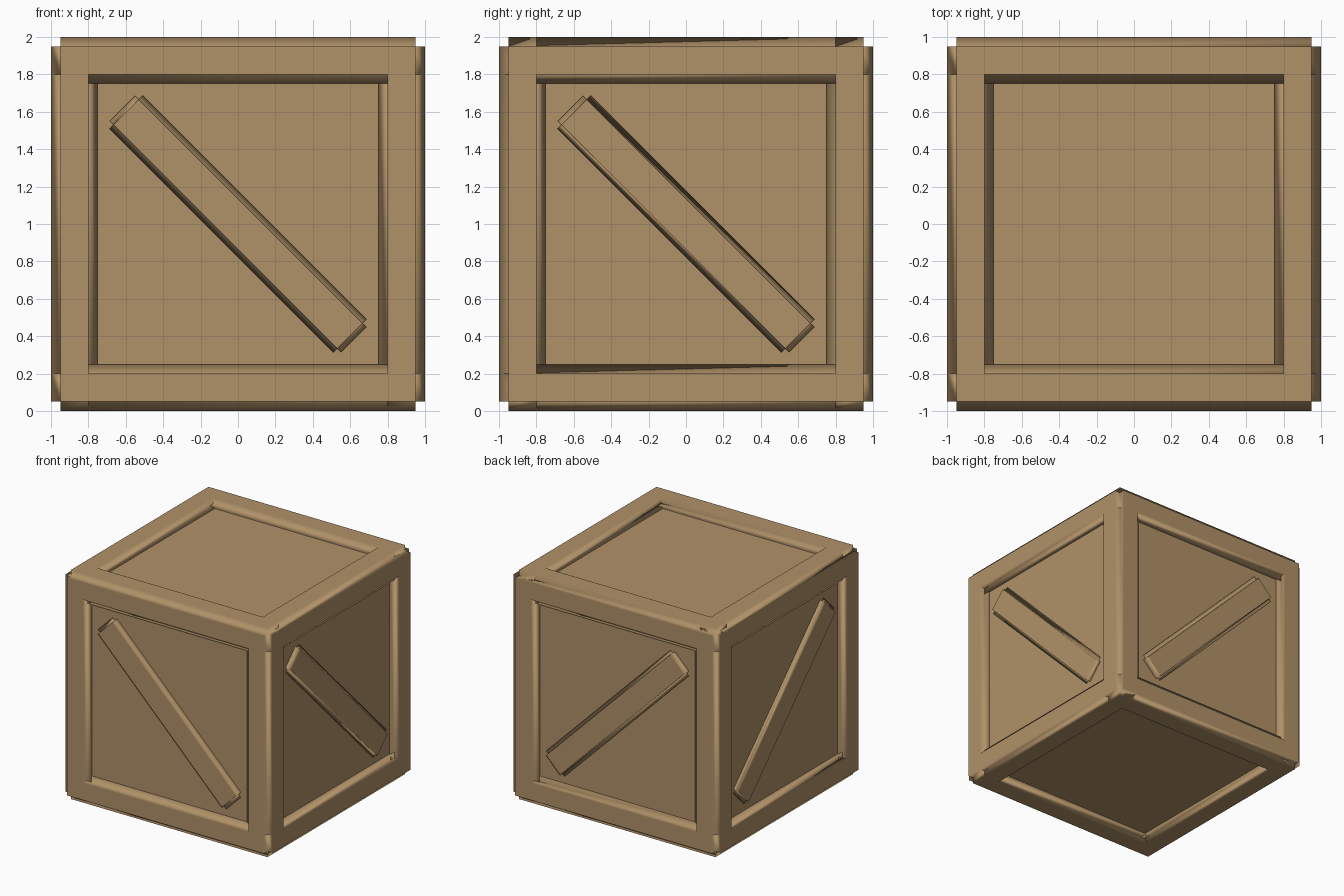
import bpy
from math import radians

old = bpy.data.objects.get("Cube")
if old:
    bpy.data.objects.remove(old, do_unlink=True)

wood = bpy.data.materials.new("light_wood")
wood.use_nodes = True
COLOR = (0.434, 0.283, 0.138, 1)
wood.diffuse_color = COLOR
wood.node_tree.nodes["Principled BSDF"].inputs["Base Color"].default_value = COLOR


def box(name, size, centre, groove=0, turn=(0, 0, 0)):
    """Box whose edges are cut by a square groove of the given width."""
    bpy.ops.mesh.primitive_cube_add(size=1, location=centre)
    ob = bpy.context.object
    ob.name = name
    ob.scale = size
    bpy.ops.object.transform_apply(location=False, rotation=False, scale=True)
    ob.rotation_euler = turn
    ob.data.materials.append(wood)
    if groove:
        bpy.ops.object.shade_smooth()
        mod = ob.modifiers.new("rebated_edges", "BEVEL")
        mod.width = groove
        mod.segments = 2
        mod.profile = 0
        mod.harden_normals = True
    return ob


# Inner body that forms the six recessed panels
box("panel_body", (1.88, 1.88, 1.88), (0, 0, 1))

# Twelve edge beams, four along each axis
BEAM = 0.25
OFF = 1 - BEAM / 2
for axis, label in enumerate(("cross", "depth", "upright")):
    for a in (-1, 1):
        for b in (-1, 1):
            size = [BEAM] * 3
            size[axis] = 2
            centre = [a * OFF, b * OFF]
            centre.insert(axis, 0)
            centre[2] += 1
            box(f"{label}_beam", size, centre, 0.05)

# Diagonal braces on the four upright sides
THICK = 0.12
FACE = 0.98 - THICK / 2
for s, names in ((-1, ("front", "left")), (1, ("back", "right"))):
    box(f"{names[0]}_brace", (1.75, THICK, 0.25), (0, s * FACE, 1), 0.03,
        (0, radians(45), 0))
    box(f"{names[1]}_brace", (THICK, 1.75, 0.25), (s * FACE, 0, 1), 0.03,
        (radians(-45), 0, 0))
